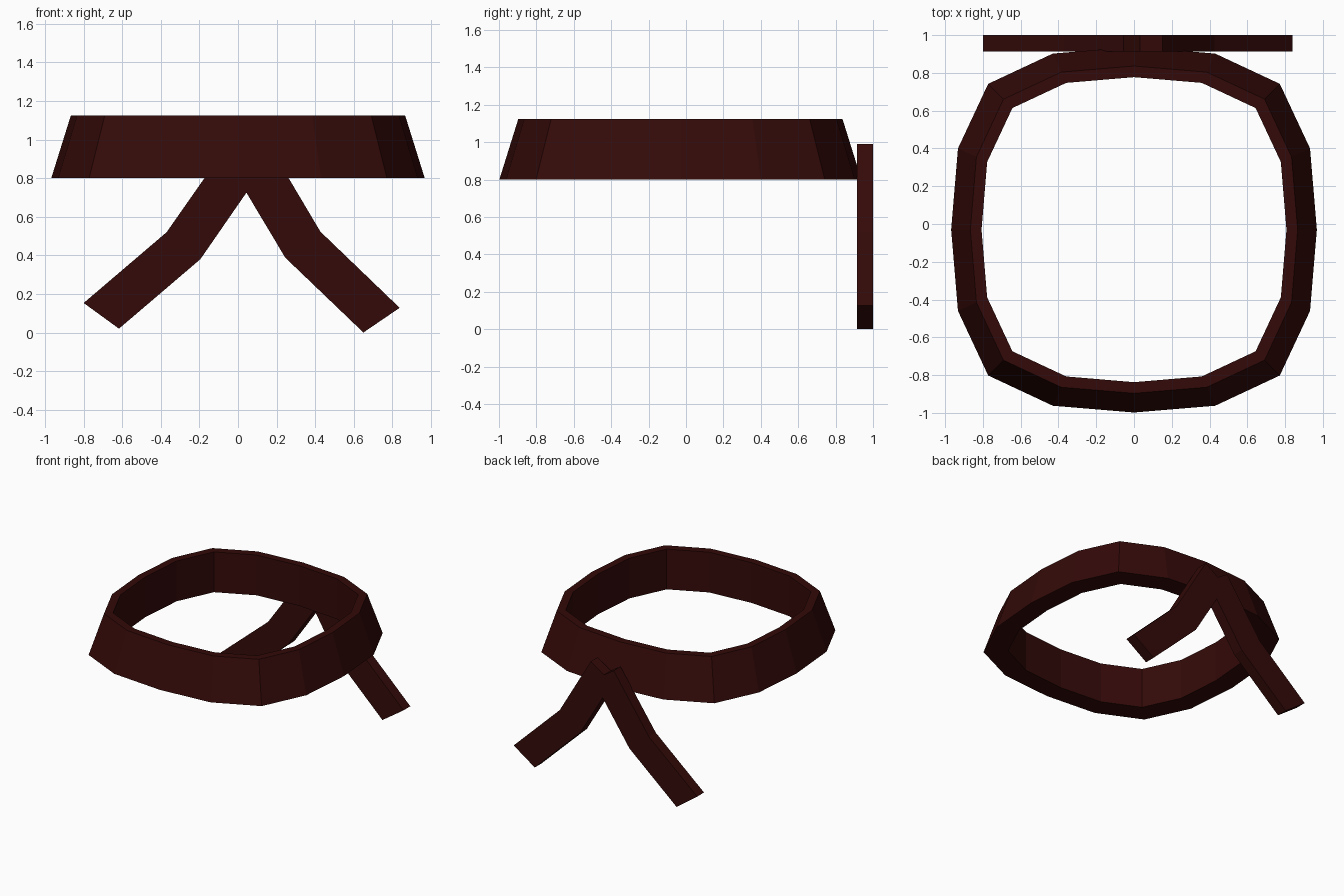
import bpy

if "Cube" in bpy.data.objects:
    bpy.data.objects.remove(bpy.data.objects["Cube"])

mat = bpy.data.materials.new("dark_cloth")
mat.diffuse_color = (0.033, 0.003, 0.0025, 1)
mat.use_nodes = True
mat.node_tree.nodes["Principled BSDF"].inputs["Base Color"].default_value = mat.diffuse_color


def make_object(name, verts, faces):
    mesh = bpy.data.meshes.new(name)
    mesh.from_pydata(verts, [], faces)
    mesh.materials.append(mat)
    obj = bpy.data.objects.new(name, mesh)
    bpy.context.collection.objects.link(obj)
    return obj


# Headband: rounded-square outline, swept through a wedge cross-section
CENTRE_Y = -0.03
quarter = [(0.968, 0.0), (0.932, 0.43), (0.772, 0.772), (0.43, 0.932)]
outline = []
for turn in range(4):
    outline += quarter
    quarter = [(-y, x) for x, y in quarter]

# (scale, height): outer bottom, outer top, inner top, inner bottom
section = [(1.0, 0.80), (0.895, 1.125), (0.834, 1.125), (0.834, 0.80)]
verts = [(x * s, y * s + CENTRE_Y, z) for x, y in outline for s, z in section]
n = len(outline)
faces = []
for i in range(n):
    a, b = i * 4, (i + 1) % n * 4
    for k in range(4):
        m = (k + 1) % 4
        faces.append((a + k, b + k, b + m, a + m))
make_object("headband", verts, faces)


# Knot tails: flat bent strips given as left/right edge pairs from tip to knot
def strip(name, pairs, y0=0.913, y1=1.0):
    verts = []
    for (ax, az), (bx, bz) in pairs:
        verts += [(ax, y0, az), (bx, y0, bz), (bx, y1, bz), (ax, y1, az)]
    faces = [(0, 3, 2, 1)]
    for i in range(len(pairs) - 1):
        a, b = i * 4, i * 4 + 4
        for k in range(4):
            m = (k + 1) % 4
            faces.append((a + k, a + m, b + m, b + k))
    e = len(verts) - 4
    faces.append((e, e + 1, e + 2, e + 3))
    return make_object(name, verts, faces)


strip("left_tail", [((-0.80, 0.153), (-0.617, 0.02)),
                    ((-0.37, 0.52), (-0.195, 0.38)),
                    ((-0.055, 0.97), (0.13, 0.85))])
strip("right_tail", [((0.65, 0.0), (0.838, 0.128)),
                     ((0.245, 0.388), (0.427, 0.523)),
                     ((-0.04, 0.865), (0.15, 0.99))])
